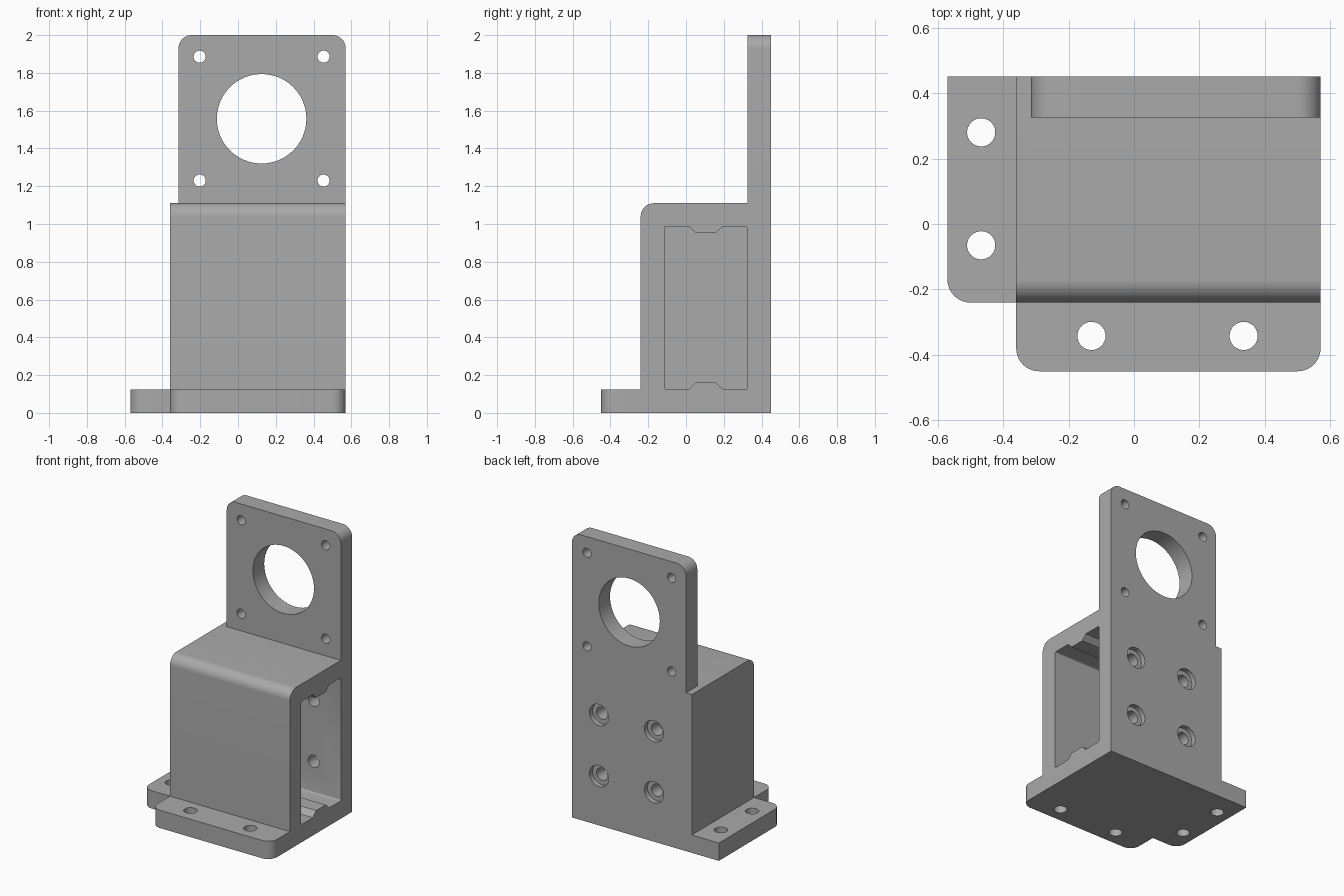
import bpy, bmesh, math
from mathutils import Vector

if "Cube" in bpy.data.objects:
    bpy.data.objects.remove(bpy.data.objects["Cube"], do_unlink=True)

# Single grey metal
grey = bpy.data.materials.new("machined_grey")
grey.use_nodes = True
COLOUR = (0.4, 0.4, 0.4, 1)
grey.diffuse_color = COLOUR
grey.node_tree.nodes["Principled BSDF"].inputs["Base Color"].default_value = COLOUR


def outline(corners, steps=10):
    """Turn (u, v, radius) corners into a profile with filleted corners."""
    pts = []
    for i, (u, v, r) in enumerate(corners):
        p = Vector((u, v))
        if r == 0:
            pts.append(p)
            continue
        to_prev = (Vector(corners[i - 1][:2]) - p).normalized()
        to_next = (Vector(corners[(i + 1) % len(corners)][:2]) - p).normalized()
        centre = p + (to_prev + to_next) * r
        for k in range(steps + 1):
            a = math.pi / 2 * k / steps
            pts.append(centre - to_next * r * math.cos(a) - to_prev * r * math.sin(a))
    return pts


def circle(u, v, r, n=48):
    return [Vector((u + r * math.cos(math.tau * i / n), v + r * math.sin(math.tau * i / n)))
            for i in range(n)]


def prism(name, pts, axis, lo, hi):
    """Extrude a profile along an axis from lo to hi."""
    place = {"x": lambda p, d: (d, p.x, p.y),
             "y": lambda p, d: (p.x, d, p.y),
             "z": lambda p, d: (p.x, p.y, d)}[axis]
    bm = bmesh.new()
    face = bm.faces.new([bm.verts.new(place(p, lo)) for p in pts])
    ext = bmesh.ops.extrude_face_region(bm, geom=[face])
    shift = Vector(place(Vector((0, 0)), hi - lo))
    bmesh.ops.translate(bm, vec=shift,
                        verts=[g for g in ext["geom"] if isinstance(g, bmesh.types.BMVert)])
    bmesh.ops.recalc_face_normals(bm, faces=bm.faces)
    mesh = bpy.data.meshes.new(name)
    bm.to_mesh(mesh)
    bm.free()
    mesh.materials.append(grey)
    obj = bpy.data.objects.new(name, mesh)
    bpy.context.collection.objects.link(obj)
    return obj


def combine(target, tool, operation):
    tool.hide_render = True
    mod = target.modifiers.new(operation.lower(), "BOOLEAN")
    mod.operation, mod.solver, mod.object = operation, "EXACT", tool
    bpy.context.view_layer.objects.active = target
    bpy.ops.object.modifier_apply(modifier=mod.name)
    bpy.data.objects.remove(tool, do_unlink=True)


# Main extents
LEFT, RIGHT, BACK, FRONT = 0.57, -0.36, 0.45, -0.24
FLOOR, ROOF, WALL, R = 0.125, 1.11, 0.325, 0.07

# Stepped base with two bolt flanges
bracket = prism("mounting_bracket", outline([
    (LEFT, BACK, 0), (-0.57, BACK, 0), (-0.57, FRONT, R), (RIGHT, FRONT, 0),
    (RIGHT, -0.45, R), (LEFT, -0.45, R)]), "z", 0, FLOOR)

# Box housing with a rounded front top edge
housing = prism("housing", outline([
    (FRONT, 0.05, 0), (BACK, 0.05, 0), (BACK, ROOF, 0), (FRONT, ROOF, R)]), "x", RIGHT, LEFT)
combine(bracket, housing, "UNION")

# Upright plate
plate = prism("upright_plate", outline([
    (-0.315, 1.0, 0), (LEFT, 1.0, 0), (LEFT, 2, R), (-0.315, 2, R)]), "y", WALL, BACK)
combine(bracket, plate, "UNION")

# Pocket open on the left, with a ridge on its floor and ceiling
lo, hi, ridge = FLOOR, 0.988, 0.036
pocket = prism("pocket_cutter", outline([
    (-0.115, lo, 0.01), (0.015, lo, 0), (0.052, lo + ridge, 0), (0.158, lo + ridge, 0),
    (0.195, lo, 0), (WALL, lo, 0.01), (WALL, hi, 0.01), (0.195, hi, 0),
    (0.158, hi - ridge, 0), (0.052, hi - ridge, 0), (0.015, hi, 0), (-0.115, hi, 0.01)],
    steps=4), "x", RIGHT + 0.125, LEFT + 0.1)
combine(bracket, pocket, "DIFFERENCE")


def drill(u, v, r, axis, lo, hi):
    combine(bracket, prism("drill", circle(u, v, r), axis, lo, hi), "DIFFERENCE")


# Bolt holes in the flanges
for x, y in [(-0.467, 0.28), (-0.467, -0.065), (-0.13, -0.342), (0.335, -0.342)]:
    drill(x, y, 0.043, "z", -0.1, 0.2)

# Large bore and its four fixing holes
drill(0.125, 1.557, 0.237, "y", 0.25, 0.55)
for x in (-0.203, 0.453):
    for z in (1.23, 1.886):
        drill(x, z, 0.032, "y", 0.25, 0.55)

# Counterbored holes in the back wall
for x in (-0.066, 0.36):
    for z in (0.346, 0.774):
        drill(x, z, 0.043, "y", 0.25, 0.55)
        drill(x, z, 0.074, "y", BACK - 0.035, 0.55)

# Tidy and shade
bm = bmesh.new()
bm.from_mesh(bracket.data)
bmesh.ops.remove_doubles(bm, verts=bm.verts, dist=0.0001)
bm.to_mesh(bracket.data)
bm.free()
bpy.ops.object.select_all(action="DESELECT")
bracket.select_set(True)
bpy.context.view_layer.objects.active = bracket
bpy.ops.object.shade_smooth_by_angle(angle=math.radians(30))
